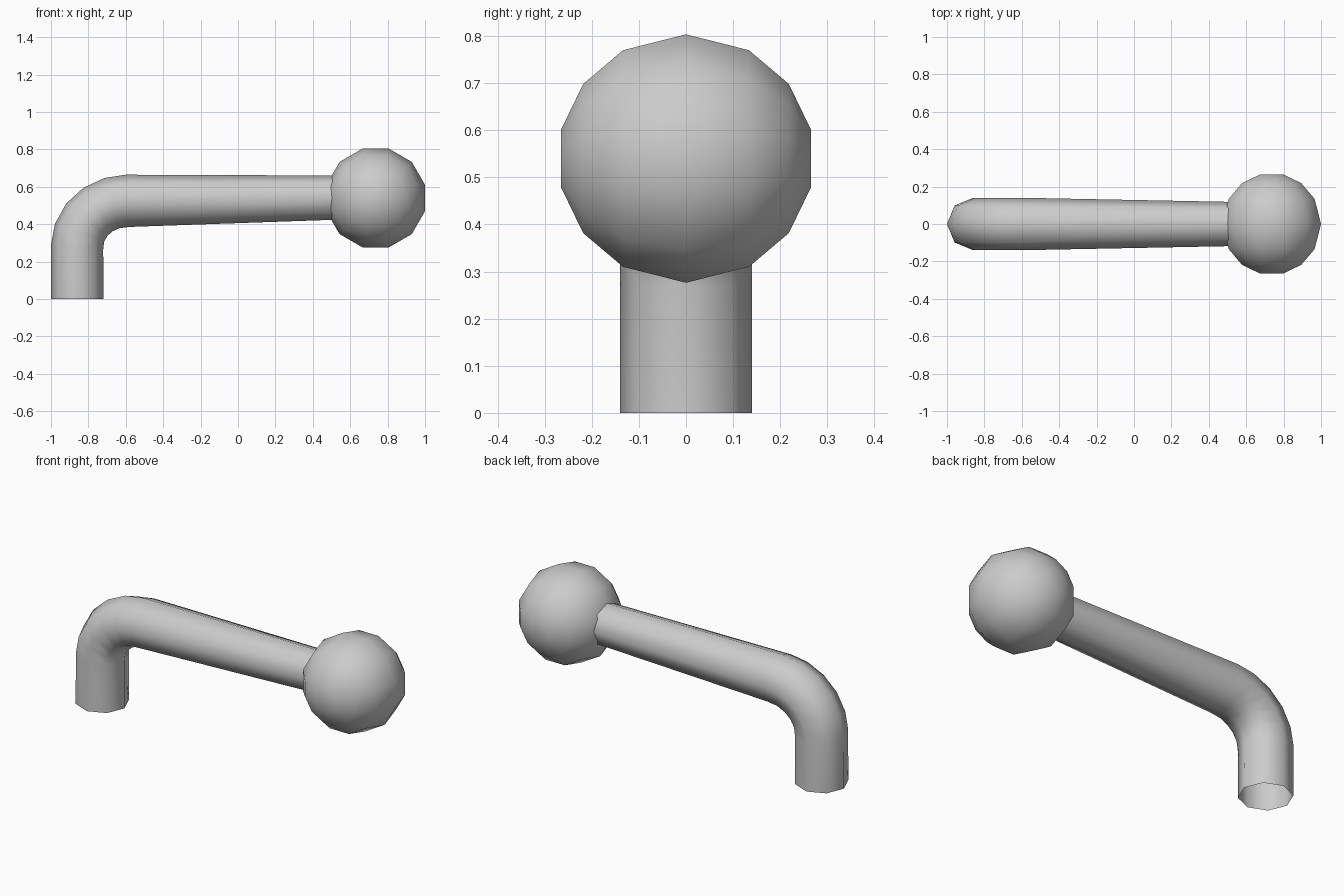
import bpy, bmesh
from math import sin, cos, radians, pi
from mathutils import Vector

if "Cube" in bpy.data.objects:
    bpy.data.objects.remove(bpy.data.objects["Cube"])


def skin_rings(name, rings, cap=False):
    """Join equal-sized closed rings of points into a smooth surface."""
    bm = bmesh.new()
    loops = [[bm.verts.new(p) for p in ring] for ring in rings]
    n = len(loops[0])
    for a, b in zip(loops, loops[1:]):
        for i in range(n):
            j = (i + 1) % n
            bm.faces.new((a[i], a[j], b[j], b[i]))
    if cap:
        bm.faces.new(loops[0][::-1])
        bm.faces.new(loops[-1])
    for f in bm.faces:
        f.smooth = True
    bmesh.ops.recalc_face_normals(bm, faces=bm.faces)
    mesh = bpy.data.meshes.new(name)
    bm.to_mesh(mesh)
    bm.free()
    obj = bpy.data.objects.new(name, mesh)
    bpy.context.collection.objects.link(obj)
    return obj


# Lever arm: open eight-sided tube, bent at the corner and tapering to the knob
path = [(-0.86, 0.0, 0.14)]
for k in range(6):
    a = radians(18 * k)
    path.append((-0.59 - 0.27 * cos(a), 0.28 + 0.245 * sin(a), 0.14))
path.append((0.58, 0.543, 0.117))

points = [Vector((x, 0, z)) for x, z, r in path]
rings = []
for i, p in enumerate(points):
    before = (p - points[i - 1]).normalized() if i > 0 else Vector()
    after = (points[i + 1] - p).normalized() if i < len(points) - 1 else Vector()
    t = (before + after).normalized()
    side = Vector((-t.z, 0, t.x))
    r = path[i][2]
    rings.append([p + side * r * cos(k * pi / 4) + Vector((0, r * sin(k * pi / 4), 0))
                  for k in range(8)])
skin_rings("lever_arm", rings)

# Ball knob: twelve-sided ball turned around the y axis, with small flat ends
R = 0.273
latitudes = [-76.8, -53.1, -29.3, 0, 29.3, 53.1, 76.8]
rings = []
for lat in latitudes:
    y, r = R * sin(radians(lat)), R * cos(radians(lat))
    rings.append([(0.736 + r * cos(radians(15 + 30 * k)), y,
                   0.54 + r * sin(radians(15 + 30 * k))) for k in range(12)])
skin_rings("ball_knob", rings, cap=True)
